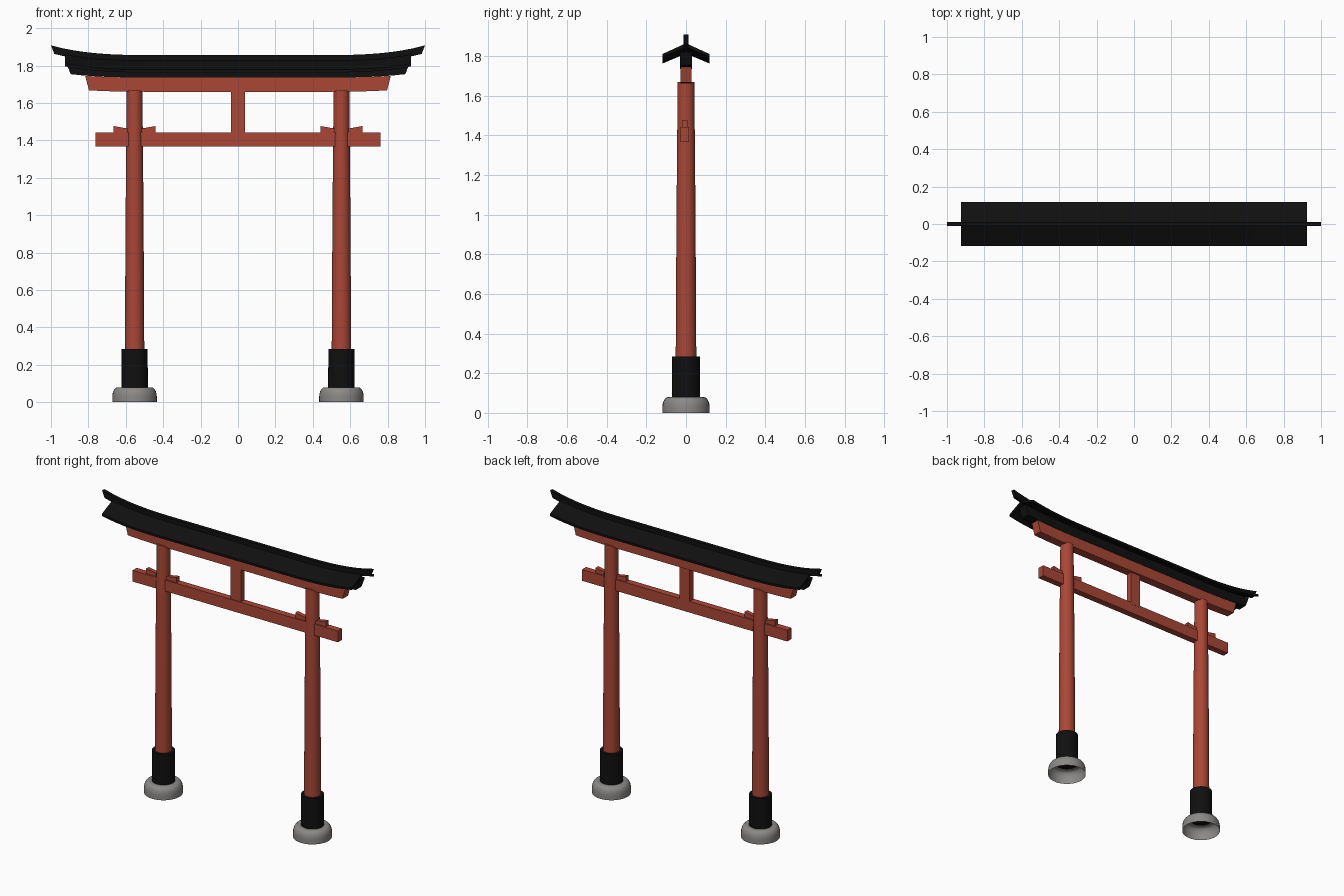
import bpy, bmesh, math

if "Cube" in bpy.data.objects:
    bpy.data.objects.remove(bpy.data.objects["Cube"])


def material(name, rgb):
    m = bpy.data.materials.new(name)
    m.diffuse_color = (*rgb, 1)
    m.use_nodes = True
    m.node_tree.nodes["Principled BSDF"].inputs["Base Color"].default_value = m.diffuse_color
    return m


RED = material("vermilion red", (0.40, 0.062, 0.036))
BLACK = material("lacquer black", (0.005, 0.005, 0.005))
STONE = material("stone grey", (0.26, 0.25, 0.24))


def finish(name, bm, mat, smooth=False):
    bmesh.ops.recalc_face_normals(bm, faces=bm.faces[:])
    me = bpy.data.meshes.new(name)
    bm.to_mesh(me)
    bm.free()
    me.materials.append(mat)
    ob = bpy.data.objects.new(name, me)
    bpy.context.collection.objects.link(ob)
    if smooth:
        bpy.ops.object.select_all(action='DESELECT')
        ob.select_set(True)
        bpy.context.view_layer.objects.active = ob
        bpy.ops.object.shade_smooth_by_angle(angle=math.radians(35))
    return ob


def lathe(name, profile, x, mat, caps=True, n=32):
    """Revolve (radius, z) points about a vertical axis at x."""
    bm = bmesh.new()
    rings = [[bm.verts.new((x + r * math.cos(2 * math.pi * i / n),
                            r * math.sin(2 * math.pi * i / n), z))
              for i in range(n)] for r, z in profile]
    for a, b in zip(rings, rings[1:]):
        for i in range(n):
            j = (i + 1) % n
            bm.faces.new((a[i], a[j], b[j], b[i]))
    if caps:
        bm.faces.new(rings[0])
        bm.faces.new(rings[-1])
    return finish(name, bm, mat, True)


def prism(name, outline, y, half, mat):
    """Extrude an (x, z) outline along y."""
    bm = bmesh.new()
    a = [bm.verts.new((px, y - half, pz)) for px, pz in outline]
    b = [bm.verts.new((px, y + half, pz)) for px, pz in outline]
    bm.faces.new(a)
    bm.faces.new(b)
    for i in range(len(a)):
        j = (i + 1) % len(a)
        bm.faces.new((a[i], a[j], b[j], b[i]))
    return finish(name, bm, mat)


def box(name, x0, x1, z0, z1, y, half, mat):
    return prism(name, [(x0, z0), (x1, z0), (x1, z1), (x0, z1)], y, half, mat)


def swept(name, section, low, high, lift, mat, n=32):
    """Run a (y, z) section along x with upswept ends; half-length goes low to high."""
    z0 = min(z for _, z in section)
    z1 = max(z for _, z in section)
    bm = bmesh.new()
    rings = []
    for k in range(n + 1):
        t = 2 * k / n - 1
        ring = []
        for y, z in section:
            x = t * (low + (high - low) * (z - z0) / (z1 - z0))
            rise = lift * max(0, abs(x) - 0.43) ** 3
            ring.append(bm.verts.new((x, y, z + rise)))
        rings.append(ring)
    m = len(section)
    for a, b in zip(rings, rings[1:]):
        for i in range(m):
            j = (i + 1) % m
            bm.faces.new((a[i], a[j], b[j], b[i]))
    bm.faces.new(rings[0])
    bm.faces.new(rings[-1])
    return finish(name, bm, mat, True)


def rect(half, z0, z1):
    return [(-half, z0), (half, z0), (half, z1), (-half, z1)]


# Posts with stone feet, black sleeves and wedges
for side, s in (("left", -1), ("right", 1)):
    cx = 0.553 * s
    foot = [(0.119, 0), (0.119, 0.03)]
    foot += [(0.089 + 0.03 * math.cos(a), 0.03 + 0.05 * math.sin(a))
             for a in (math.radians(d) for d in (18, 36, 54, 72, 90))]
    lathe(side + "_stone_foot", foot + [(0.05, 0.08)], cx, STONE, caps=False)
    lathe(side + "_sleeve", [(0.071, 0.079), (0.070, 0.285)], cx, BLACK)
    lathe(side + "_post", [(0.052, 0.085), (0.052, 0.285), (0.048, 1.0), (0.042, 1.67)],
          cx, RED)
    for part, d in (("outer", s), ("inner", -s)):
        a, b = cx + 0.03 * d, cx + 0.113 * d
        prism(f"{side}_{part}_wedge", [(a, 1.43), (b, 1.43), (b, 1.477), (a, 1.462)],
              -0.007, 0.014, RED)

# Tie beam and centre strut
box("tie_beam", -0.762, 0.762, 1.367, 1.442, -0.007, 0.022, RED)
box("centre_strut", -0.038, 0.038, 1.43, 1.68, -0.004, 0.02, RED)

# Lintels
swept("lower_lintel", rect(0.029, 1.66, 1.736), 0.797, 0.817, 0.16, RED)
swept("upper_lintel", rect(0.031, 1.736, 1.80), 0.895, 0.92, 0.18, BLACK)

# Thin gabled roof and ridge
roof = [(-0.118, 1.763), (0, 1.813), (0.118, 1.763),
        (0.118, 1.778), (0, 1.832), (-0.118, 1.778)]
swept("roof", roof, 0.926, 0.926, 0.27, BLACK)
swept("ridge", rect(0.012, 1.815, 1.856), 0.982, 1.0, 0.28, BLACK)
